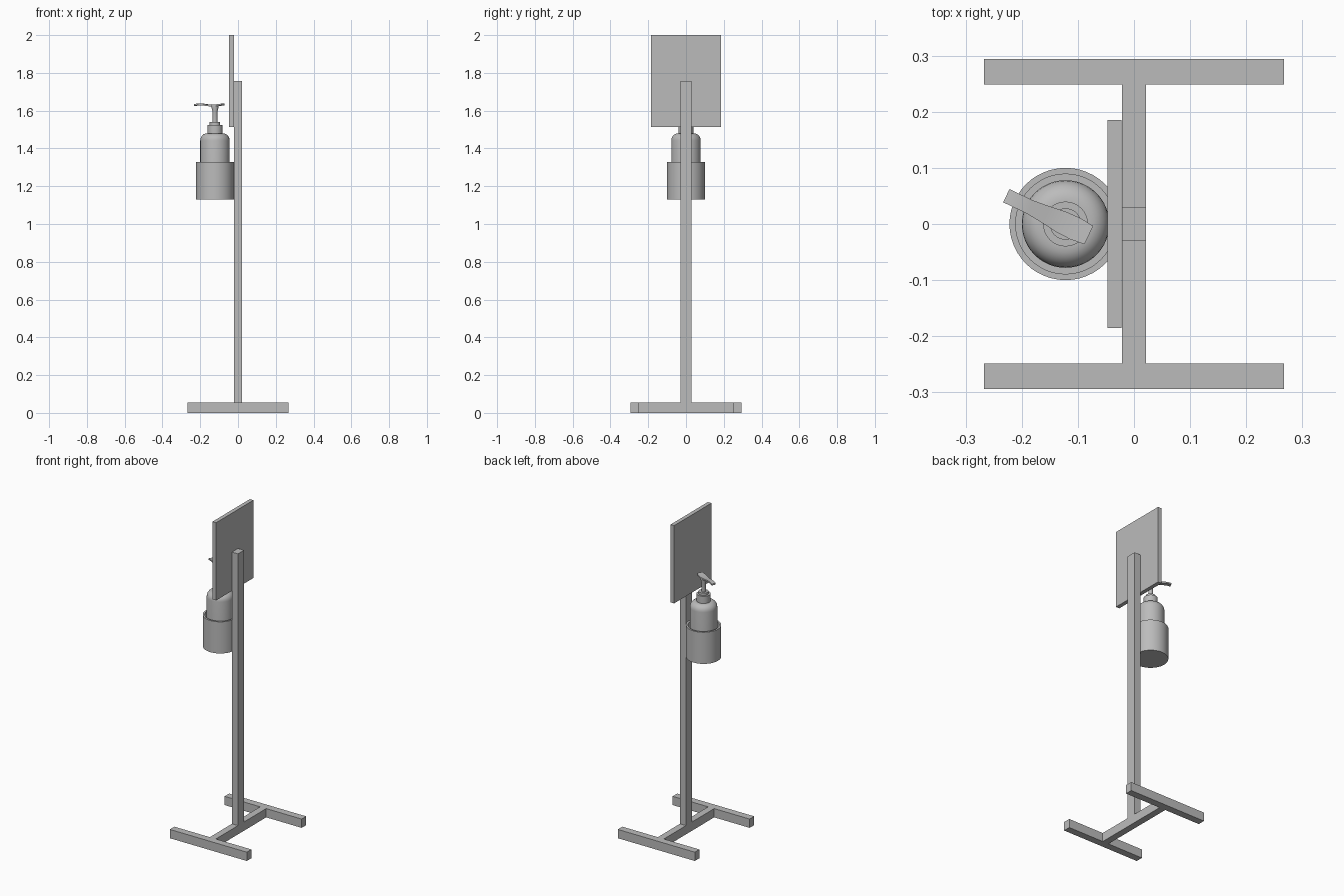
import bpy, bmesh, math
from mathutils import Vector

old = bpy.data.objects.get("Cube")
if old:
    bpy.data.objects.remove(old, do_unlink=True)

grey = bpy.data.materials.new("plain grey")
grey.use_nodes = True
grey.diffuse_color = (0.5, 0.5, 0.5, 1)
grey.node_tree.nodes["Principled BSDF"].inputs["Base Color"].default_value = (0.5, 0.5, 0.5, 1)

AXIS = Vector((-0.122, 0, 0))  # centre line of the bottle


def finish(name, bm, smooth=False):
    bmesh.ops.recalc_face_normals(bm, faces=bm.faces)
    mesh = bpy.data.meshes.new(name)
    bm.to_mesh(mesh)
    bm.free()
    mesh.materials.append(grey)
    obj = bpy.data.objects.new(name, mesh)
    bpy.context.collection.objects.link(obj)
    if smooth:
        bpy.ops.object.select_all(action='DESELECT')
        obj.select_set(True)
        bpy.context.view_layer.objects.active = obj
        bpy.ops.object.shade_smooth_by_angle(angle=math.radians(30))
    return obj


def prism(name, outline, z0, z1):
    bm = bmesh.new()
    face = bm.faces.new([bm.verts.new((x, y, z0)) for x, y in outline])
    new = bmesh.ops.extrude_face_region(bm, geom=[face])["geom"]
    bmesh.ops.translate(bm, vec=(0, 0, z1 - z0),
                        verts=[v for v in new if isinstance(v, bmesh.types.BMVert)])
    return finish(name, bm)


def box(name, x0, x1, y, z0, z1):
    return prism(name, [(x0, -y), (x1, -y), (x1, y), (x0, y)], z0, z1)


def lathe(name, profile, steps=48):
    bm = bmesh.new()
    verts = [bm.verts.new(AXIS + Vector((r, 0, z))) for r, z in profile]
    edges = [bm.edges.new(pair) for pair in zip(verts, verts[1:])]
    bmesh.ops.spin(bm, geom=verts + edges, cent=AXIS, axis=(0, 0, 1),
                   angle=math.tau, steps=steps)
    bmesh.ops.remove_doubles(bm, verts=bm.verts, dist=0.0002)
    return finish(name, bm, smooth=True)


# H-shaped foot: one quarter outline mirrored around
half = [(0.021, -0.249), (0.267, -0.249), (0.267, -0.294)]
lower = half + [(-x, y) for x, y in reversed(half)]
prism("base_frame", lower + [(-x, -y) for x, y in lower], 0, 0.055)

# Upright and sign board
box("post", -0.021, 0.021, 0.03, 0.055, 1.757)
box("sign_board", -0.047, -0.022, 0.185, 1.513, 2.0)

# Open cup holding the bottle
lathe("bottle_holder", [(0, 1.13), (0.1, 1.13), (0.1, 1.328), (0.089, 1.328),
                        (0.089, 1.14), (0, 1.14)])

# Bottle with rounded shoulder
shoulder = [(0.042 + 0.036 * math.cos(a), 1.442 + 0.038 * math.sin(a))
            for a in [math.pi / 2 * i / 6 for i in range(7)]]
lathe("bottle", [(0, 1.141), (0.078, 1.141)] + shoulder + [(0, 1.48)])

# Pump collar and stem
lathe("pump_collar", [(0, 1.478), (0.04, 1.478), (0.04, 1.525), (0.028, 1.525),
                      (0.028, 1.54), (0, 1.54)], 32)
lathe("pump_stem", [(0, 1.535), (0.013, 1.535), (0.013, 1.595), (0.018, 1.615),
                    (0.018, 1.63), (0, 1.63)], 24)

# Pump head: flat spout swept through (distance, half width, height)
along = Vector((-0.9, 0.43, 0)).normalized()
across = Vector((-along.y, along.x, 0))
sections = [(-0.046, 0.018, 1.637), (-0.02, 0.021, 1.634), (0.01, 0.02, 1.631),
            (0.04, 0.016, 1.633), (0.07, 0.013, 1.637), (0.1, 0.013, 1.638),
            (0.117, 0.013, 1.634)]
bm = bmesh.new()
rings = []
for d, w, z in sections:
    corners = [(-w, 0), (w, 0), (w, -0.009), (-w, -0.009)]
    rings.append([bm.verts.new(AXIS + along * d + across * s + Vector((0, 0, z + h)))
                  for s, h in corners])
for a, b in zip(rings, rings[1:]):
    for i in range(4):
        j = (i + 1) % 4
        bm.faces.new((a[i], a[j], b[j], b[i]))
bm.faces.new(rings[0])
bm.faces.new(rings[-1])
finish("pump_spout", bm, smooth=True)
